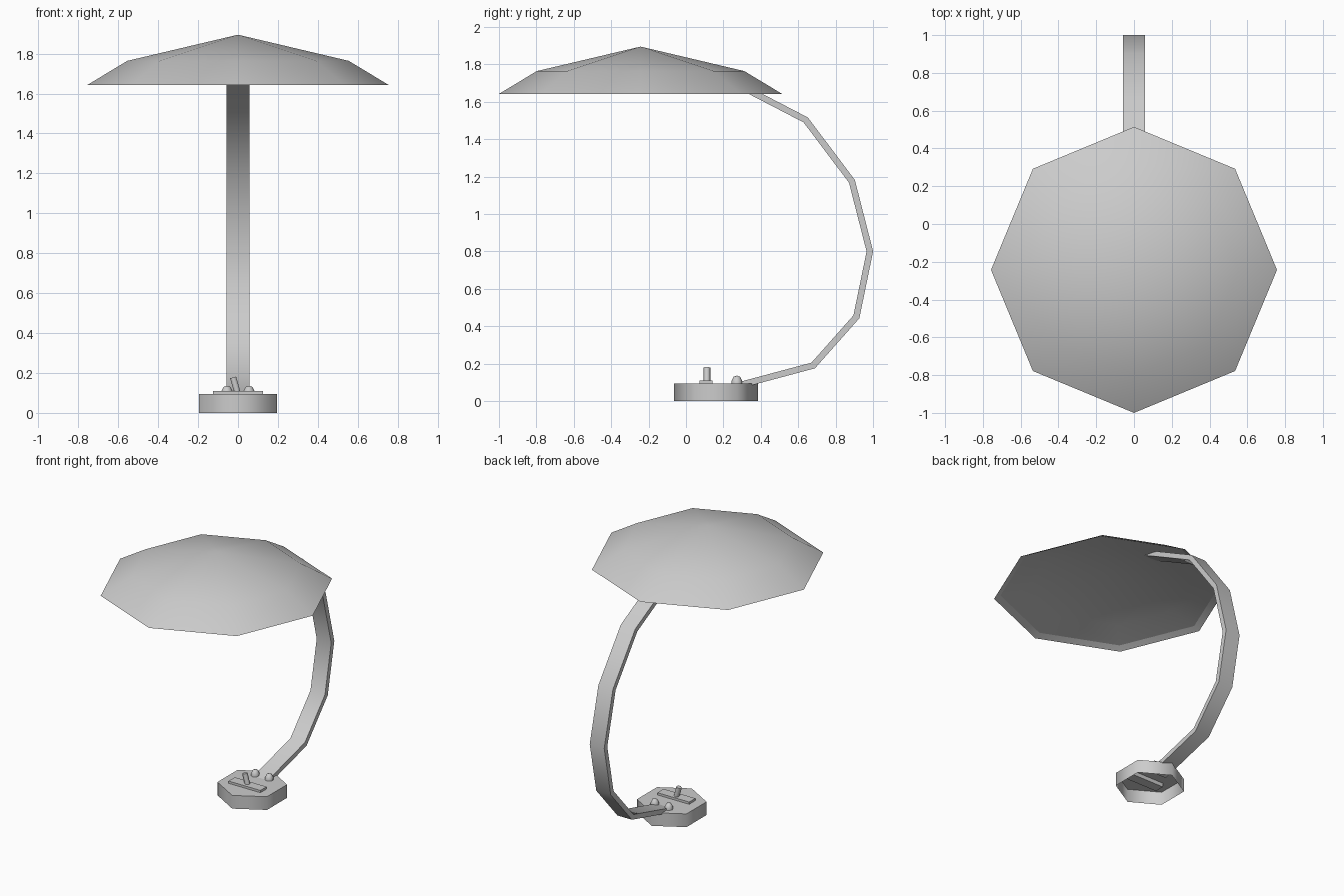
import bpy, bmesh
from math import cos, sin, pi, radians
from mathutils import Vector, Matrix

if "Cube" in bpy.data.objects:
    bpy.data.objects.remove(bpy.data.objects["Cube"])


def make(name, build, smooth=None):
    """Create an object from a bmesh-building function."""
    bm = bmesh.new()
    build(bm)
    bmesh.ops.recalc_face_normals(bm, faces=bm.faces)
    me = bpy.data.meshes.new(name)
    bm.to_mesh(me)
    bm.free()
    ob = bpy.data.objects.new(name, me)
    bpy.context.collection.objects.link(ob)
    if smooth:
        bpy.ops.object.select_all(action='DESELECT')
        ob.select_set(True)
        bpy.context.view_layer.objects.active = ob
        bpy.ops.object.shade_smooth_by_angle(angle=radians(smooth))
    return ob


def lathe(bm, profile, sides, centre_y):
    """Polygonal rings from (radius, z); radius 0 closes to a point. Corners lie on the y axis."""
    rings = []
    for r, z in profile:
        n = sides if r else 1
        rings.append([bm.verts.new((r * sin(2 * pi * i / sides),
                                    centre_y + r * cos(2 * pi * i / sides), z))
                      for i in range(n)])
    for a, b in zip(rings, rings[1:]):
        for i in range(sides):
            j = (i + 1) % sides
            quad = [a[i % len(a)], a[j % len(a)], b[j % len(b)], b[i % len(b)]]
            bm.faces.new(list(dict.fromkeys(quad)))


# Octagonal shade shell, and a shallower liner set inside its rim
make("shade", lambda bm: lathe(bm, [(0, 1.895), (0.555, 1.764), (0.757, 1.642)], 8, -0.243), 50)
make("shade_liner", lambda bm: lathe(bm, [(0, 1.80), (0.525, 1.709), (0.715, 1.665)], 8, -0.243), 50)

# Hexagonal base, open underneath
make("base", lambda bm: lathe(bm, [(0, 0.094), (0.225, 0.094), (0.225, 0)], 6, 0.16), 65)


# Curved flat arm: mitred strip along a path in the yz plane
def arm(bm):
    path = [Vector(p) for p in [(0.25, 0.075), (0.68, 0.19), (0.911, 0.45), (0.983, 0.80),
                                (0.887, 1.175), (0.64, 1.503), (0.27, 1.695), (0.15, 1.755)]]
    half_w, half_t = 0.057, 0.017
    rings = []
    for i, p in enumerate(path):
        d_in = (p - path[max(i - 1, 0)]).normalized() if i else (path[1] - p).normalized()
        d_out = (path[i + 1] - p).normalized() if i < len(path) - 1 else d_in
        t = (d_in + d_out).normalized()
        n = Vector((-t.y, t.x)) * half_t / t.dot(d_in)
        rings.append([bm.verts.new((x * half_w, p.x + s * n.x, p.y + s * n.y))
                      for x, s in ((-1, -1), (1, -1), (1, 1), (-1, 1))])
    for a, b in zip(rings, rings[1:]):
        for i in range(4):
            j = (i + 1) % 4
            bm.faces.new((a[i], a[j], b[j], b[i]))
    bm.faces.new(rings[0])
    bm.faces.new(rings[-1])


make("arm", arm, 40)

# Switch plate set through the top of the base
make("switch_plate", lambda bm: bmesh.ops.create_cube(
    bm, size=1, matrix=Matrix.Translation((0, 0.108, 0.088))
    @ Matrix.Diagonal((0.25, 0.07, 0.044, 1))))

# Tilted toggle lever
make("switch_lever", lambda bm: bmesh.ops.create_cone(
    bm, cap_ends=True, segments=6, radius1=0.018, radius2=0.018, depth=0.085,
    matrix=Matrix.Translation((-0.013, 0.112, 0.137)) @ Matrix.Rotation(radians(-16), 4, 'Y')), 65)

# Pair of domed rivets beside the arm
dome = [(0, 0.136), (0.017, 0.130), (0.029, 0.106), (0.029, 0.088)]
for side, x in (("left", -0.055), ("right", 0.055)):
    rivet = make("rivet_" + side, lambda bm: lathe(bm, dome, 8, 0), 60)
    rivet.location = (x, 0.272, 0)
